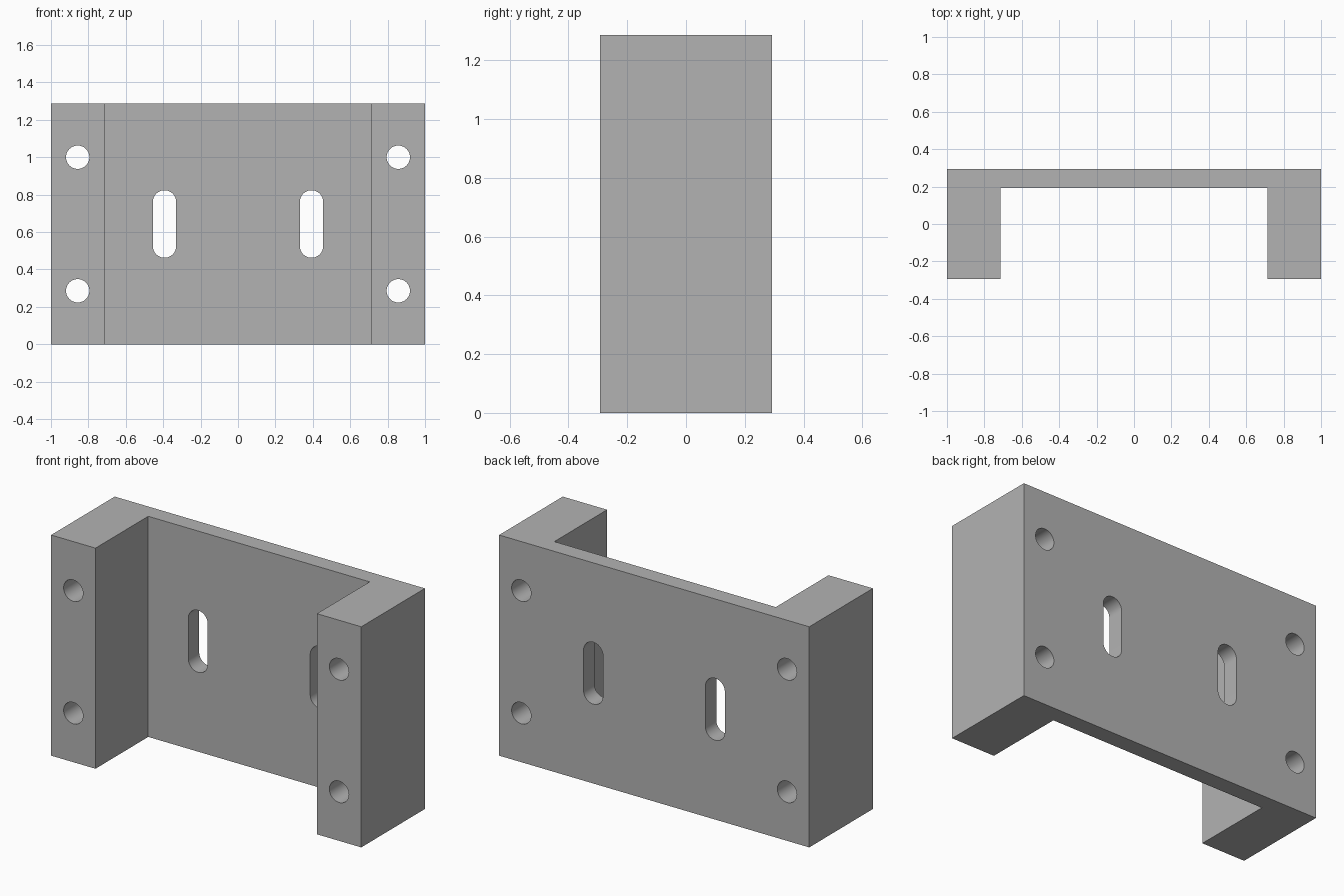
import bpy, bmesh
from math import cos, sin, pi, radians

default = bpy.data.objects.get("Cube")
if default:
    bpy.data.objects.remove(default, do_unlink=True)

# Overall sizes
HALF_W, HALF_D, HEIGHT = 1.0, 0.293, 1.286
LEG_X = 0.714        # inner face of each leg
PLATE_Y = 0.193      # front face of the back plate
HOLE_R = 0.0625
MID_Z = HEIGHT / 2

# Material
grey = bpy.data.materials.new("plain grey")
grey.use_nodes = True
colour = (0.45, 0.45, 0.45, 1)
grey.diffuse_color = colour
grey.node_tree.nodes["Principled BSDF"].inputs["Base Color"].default_value = colour


def prism(bm, points, direction):
    """Extrude a closed outline of 3D points along a direction."""
    face = bm.faces.new([bm.verts.new(p) for p in points])
    ext = bmesh.ops.extrude_face_region(bm, geom=[face])
    verts = [g for g in ext["geom"] if isinstance(g, bmesh.types.BMVert)]
    bmesh.ops.translate(bm, verts=verts, vec=direction)


def make_object(name, bm):
    bmesh.ops.recalc_face_normals(bm, faces=bm.faces)
    mesh = bpy.data.meshes.new(name)
    bm.to_mesh(mesh)
    bm.free()
    mesh.materials.append(grey)
    obj = bpy.data.objects.new(name, mesh)
    bpy.context.collection.objects.link(obj)
    return obj


def slot_outline(x, z, half_straight, steps=24):
    """Circle, stretched vertically into a slot when half_straight > 0."""
    points = []
    for side in (1, -1):
        for i in range(steps + (half_straight > 0)):
            a = pi * i / steps + (0 if side > 0 else pi)
            points.append((x + HOLE_R * cos(a), -1,
                           z + side * half_straight + HOLE_R * sin(a)))
    return points


# Channel-shaped bracket body: back plate with two forward legs
half = [(LEG_X, PLATE_Y), (LEG_X, -HALF_D), (HALF_W, -HALF_D), (HALF_W, HALF_D)]
profile = half + [(-x, y) for x, y in reversed(half)]
bm = bmesh.new()
prism(bm, [(x, y, 0) for x, y in profile], (0, 0, HEIGHT))
bracket = make_object("channel_bracket", bm)

# Cutters: four bolt holes through the legs, two slots through the plate
bm = bmesh.new()
for side in (-1, 1):
    for dz in (-0.357, 0.357):
        prism(bm, slot_outline(side * 0.857, MID_Z + dz, 0), (0, 2, 0))
    prism(bm, slot_outline(side * 0.393, MID_Z, 0.118), (0, 2, 0))
cutter = make_object("hole_cutter", bm)
cutter.hide_render = True

cut = bracket.modifiers.new("holes", "BOOLEAN")
cut.operation = "DIFFERENCE"
cut.solver = "EXACT"
cut.object = cutter

bpy.ops.object.select_all(action="DESELECT")
bracket.select_set(True)
bpy.context.view_layer.objects.active = bracket
bpy.ops.object.modifier_apply(modifier=cut.name)
bpy.data.objects.remove(cutter, do_unlink=True)

# Smooth hole walls, sharp edges elsewhere
bpy.ops.object.shade_smooth_by_angle(angle=radians(30))
